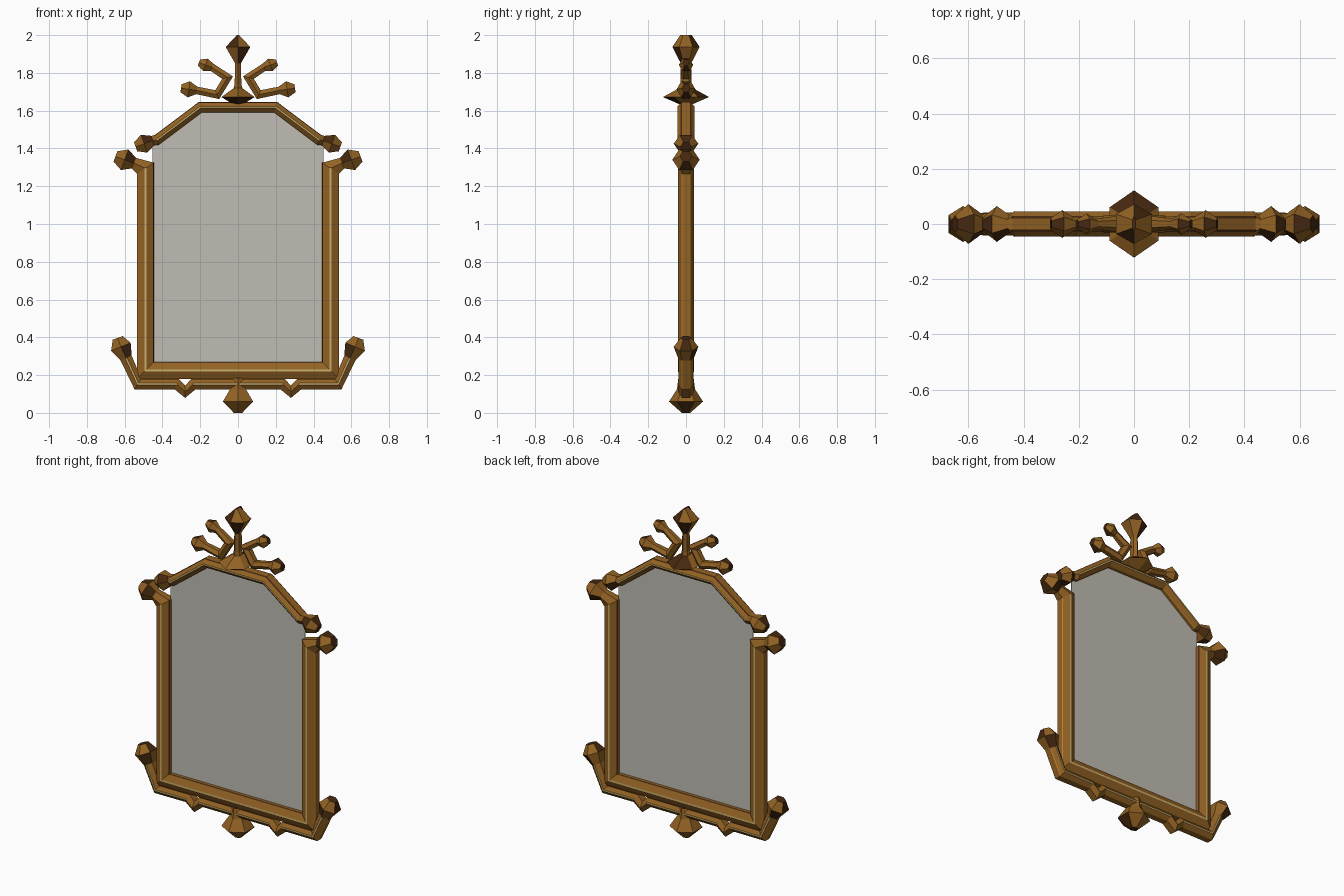
import bpy, bmesh, math
from mathutils import Vector

if "Cube" in bpy.data.objects:
    bpy.data.objects.remove(bpy.data.objects["Cube"])


def material(name, rgba):
    m = bpy.data.materials.new(name)
    m.diffuse_color = rgba
    m.use_nodes = True
    m.node_tree.nodes["Principled BSDF"].inputs["Base Color"].default_value = m.diffuse_color
    return m


WOOD = material("gilded_brown", (0.29, 0.122, 0.017, 1))
TAN = material("pale_gold", (0.60, 0.42, 0.15, 1))
ORANGE = material("orange_gold", (0.50, 0.22, 0.02, 1))
DARK = material("dark_brown", (0.06, 0.021, 0.005, 1))
GLASS = material("grey_glass", (0.53, 0.505, 0.455, 0.68))


def finish(bm, name, mats):
    bmesh.ops.recalc_face_normals(bm, faces=bm.faces)
    me = bpy.data.meshes.new(name)
    bm.to_mesh(me)
    bm.free()
    for m in mats:
        me.materials.append(m)
    ob = bpy.data.objects.new(name, me)
    bpy.context.collection.objects.link(ob)
    return ob


def sweep(name, pts, dark_faces=()):
    """Mitred six-sided bar along (x, z, half width, half depth) points.
    Long ridges get narrow gold, orange and dark bevels;
    dark_faces lists (segment, side) pairs in dark brown."""
    bm = bmesh.new()
    rings = []
    P = [Vector((p[0], p[1])) for p in pts]
    for i, (x, z, w, d) in enumerate(pts):
        a = (P[i] - P[i - 1]).normalized() if i else (P[1] - P[0]).normalized()
        b = (P[i + 1] - P[i]).normalized() if i < len(P) - 1 else a
        t = (a + b).normalized()
        n = Vector((-t.y, t.x)) * (w / max(t.dot(a), 0.5))
        ring = []
        for s, c in ((0, -1), (1, -.5), (1, .5), (0, 1), (-1, .5), (-1, -.5)):
            ring.append(bm.verts.new((x + n.x * s, d * c, z + n.y * s)))
        rings.append(ring)
    for i, (r, q) in enumerate(zip(rings, rings[1:])):
        for k in range(6):
            f = bm.faces.new((r[k], r[(k + 1) % 6], q[(k + 1) % 6], q[k]))
            if (i, k) in dark_faces:
                f.material_index = 3
    for cap in (rings[0], rings[-1]):
        bm.faces.new(cap).material_index = 3
    bmesh.ops.recalc_face_normals(bm, faces=bm.faces)
    groups = {1: [], 2: [], 3: []}
    for r, q in zip(rings, rings[1:]):
        for k, index in enumerate((1, 3, 3, 1, 2, 2)):
            e = bm.edges.get((r[k], q[k]))
            if e.calc_length() > .15:
                groups[index].append(e)
    for index, width in ((1, .006), (2, .003), (3, .005)):
        edges = [e for e in groups[index] if e.is_valid]
        if edges:
            bmesh.ops.bevel(bm, geom=edges, offset=width, segments=1, profile=.5,
                            affect='EDGES', material=index, clamp_overlap=True)
    return finish(bm, name, (WOOD, TAN, ORANGE, DARK))


def knob(x, z, ang, w, d, neck, length):
    """Path points of a faceted bud centred on x, z and pointing along ang."""
    c, s = math.cos(math.radians(ang)) * length, math.sin(math.radians(ang)) * length
    return [(x - c, z - s, neck, d * .5), (x, z, w, d), (x + c, z + s, w * .5, d * .45)]


def flip(pts):
    return [(-p[0],) + tuple(p[1:]) for p in pts]


def symmetric(name, half):
    """Bar running from the centre outwards on both sides, with darkened buds."""
    n = len(half) * 2 - 1
    dark = [(i, k) for i in (0, n - 1) for k in (1, 4)]
    dark += [(i, k) for i in (1, n - 2) for k in (0, 3)]
    sweep(name, flip(half)[::-1] + half, dark)


# Main U-shaped frame: bottom rail and two posts with curled bud ends
symmetric("main_frame", [(.49, .225, .045, .045), (.49, 1.295, .045, .045)]
          + knob(.60, 1.34, 20, .058, .072, .03, .052))

# Cresting bar over the glass with bud ends
symmetric("top_frame", [(.2, 1.618, .027, .05), (.43, 1.445, .027, .05)]
          + knob(.497, 1.425, -20, .05, .065, .026, .048))

# Lower apron with two V-shaped dips and upswept arms
symmetric("lower_apron", [(.235, .153, .028, .042), (.28, .112, .024, .042),
                          (.325, .153, .028, .042), (.53, .153, .028, .045),
                          (.592, .29, .032, .042)]
          + knob(.62, .35, 70, .056, .065, .036, .05)[1:])

# Scrolling sprigs either side of the crest
sprig = knob(.26, 1.713, 8, .043, .05, .02, .042)[::-1]
sprig += [(.11, 1.685, .021, .03), (.055, 1.775, .021, .03)]
sprig += knob(.172, 1.842, 20, .035, .038, .02, .037)
sprig_dark = [(0, 1), (0, 4), (6, 1), (6, 4)]
sweep("right_sprig", sprig, sprig_dark)
sweep("left_sprig", flip(sprig), sprig_dark)

# Central crest cup, finial and bottom pendant
sweep("crest_cup", [(0, 1.63, .02, .025), (0, 1.672, .088, .122), (0, 1.72, .022, .035)],
      [(1, 2), (1, 3), (0, 0), (0, 5)])
sweep("top_finial", [(0, 1.70, .028, .035), (0, 1.74, .018, .03), (0, 1.85, .015, .027),
                     (0, 1.937, .065, .072), (0, 2.0, .006, .03)],
      [(3, 0), (3, 3), (2, 2), (2, 5)])
sweep("bottom_pendant", [(0, 0, .022, .022), (0, .06, .08, .09),
                         (0, .125, .042, .048), (0, .185, .03, .04)], [(0, 1), (0, 4)])

# Mirror glass plate
bm = bmesh.new()
half = [(.452, .25), (.452, 1.43), (.2, 1.612)]
outline = half + [(-x, z) for x, z in half[::-1]]
face = bm.faces.new([bm.verts.new((x, -.003, z)) for x, z in outline])
ext = bmesh.ops.extrude_face_region(bm, geom=[face], use_keep_orig=True)
verts = [g for g in ext["geom"] if isinstance(g, bmesh.types.BMVert)]
bmesh.ops.translate(bm, verts=verts, vec=(0, .006, 0))
finish(bm, "mirror_glass", (GLASS,))
